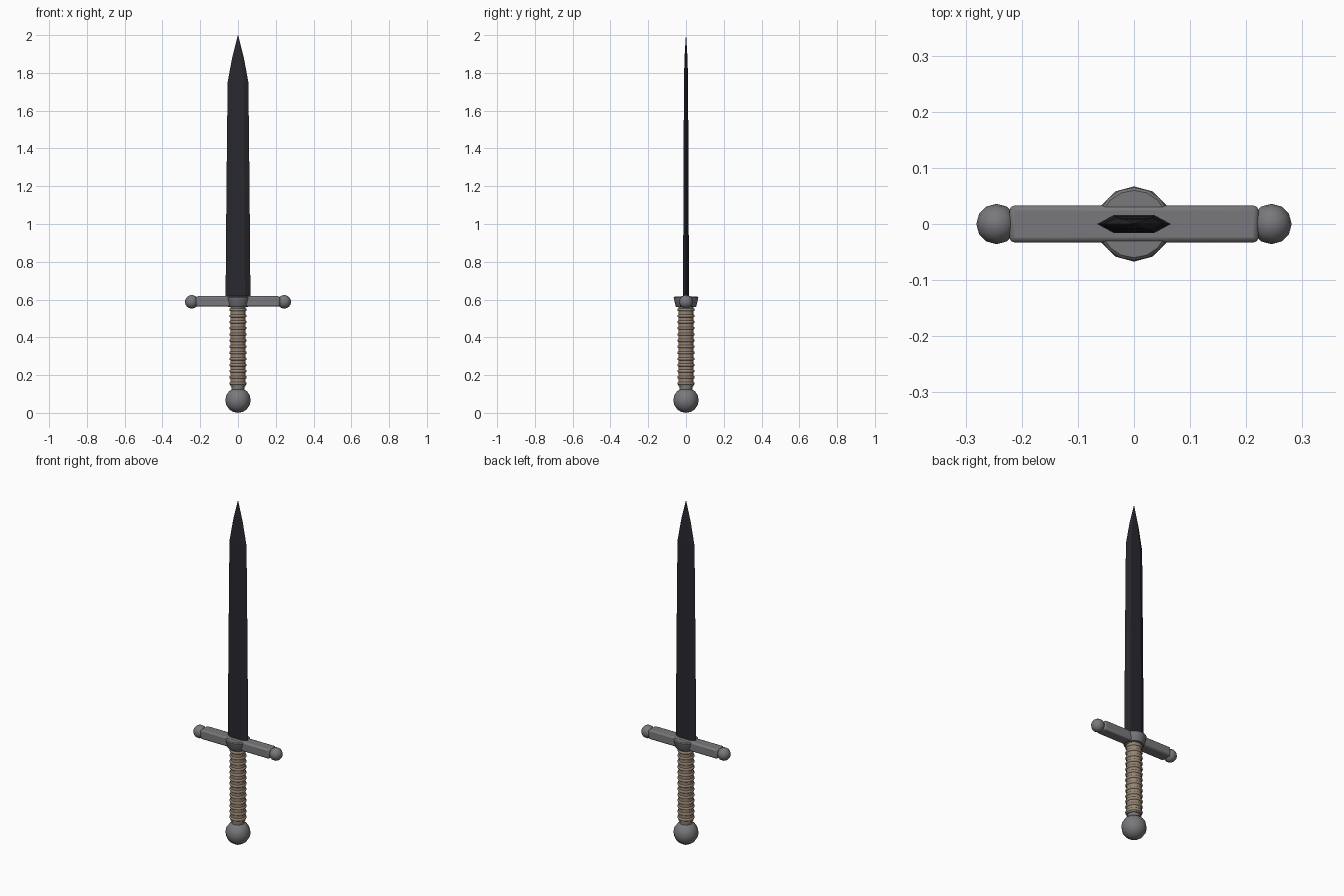
import bpy, bmesh, math

if "Cube" in bpy.data.objects:
    bpy.data.objects.remove(bpy.data.objects["Cube"])


def material(name, rgb):
    m = bpy.data.materials.new(name)
    m.diffuse_color = (*rgb, 1)
    m.use_nodes = True
    m.node_tree.nodes["Principled BSDF"].inputs["Base Color"].default_value = m.diffuse_color
    return m


STEEL = material("steel", (0.19, 0.19, 0.20))
DARK = material("dark_steel", (0.022, 0.021, 0.028))
LEATHER = material("leather", (0.30, 0.235, 0.17))


def finish(obj, name, mat, smooth=None):
    obj.name = name
    obj.data.materials.append(mat)
    if smooth:
        bpy.context.view_layer.objects.active = obj
        obj.select_set(True)
        bpy.ops.object.shade_smooth_by_angle(angle=math.radians(smooth))
        obj.select_set(False)
    return obj


def from_rings(name, rings, mat, smooth=None):
    """Skin a stack of equal-length vertex rings and cap both ends."""
    bm = bmesh.new()
    loops = [[bm.verts.new(p) for p in ring] for ring in rings]
    n = len(loops[0])
    for a, b in zip(loops, loops[1:]):
        for i in range(n):
            j = (i + 1) % n
            bm.faces.new((a[i], a[j], b[j], b[i]))
    bm.faces.new(loops[0][::-1])
    bm.faces.new(loops[-1])
    bmesh.ops.remove_doubles(bm, verts=bm.verts, dist=1e-5)
    bmesh.ops.recalc_face_normals(bm, faces=bm.faces)
    me = bpy.data.meshes.new(name)
    bm.to_mesh(me)
    bm.free()
    obj = bpy.data.objects.new(name, me)
    bpy.context.collection.objects.link(obj)
    return finish(obj, name, mat, smooth)


def lathe(name, profile, sides, mat, smooth=40):
    rings = [[(r * math.cos(2 * math.pi * i / sides),
               r * math.sin(2 * math.pi * i / sides), z)
              for i in range(sides)] for r, z in profile]
    return from_rings(name, rings, mat, smooth)


def ball(name, x, z, r, segments, rings):
    bpy.ops.mesh.primitive_uv_sphere_add(segments=segments, ring_count=rings,
                                         radius=r, location=(x, 0, z))
    finish(bpy.context.object, name, STEEL, 50)


# Blade: six-sided section, tapering to a curved point
sections = [(0.59, 0.066, 0.016), (1.20, 0.061, 0.0135), (1.75, 0.055, 0.011),
            (1.88, 0.031, 0.008), (2.0, 0.0006, 0.0006)]
from_rings("blade", [[(w, 0, z), (0.55 * w, t, z), (-0.55 * w, t, z),
                      (-w, 0, z), (-0.55 * w, -t, z), (0.55 * w, -t, z)]
                     for z, w, t in sections], DARK)

# Crossguard bar with rounded edges
bpy.ops.mesh.primitive_cube_add(size=1, location=(0, 0, 0.59))
bar = bpy.context.object
bar.scale = (0.444, 0.066, 0.055)
bpy.ops.object.transform_apply(location=False, scale=True)
bevel = bar.modifiers.new("bevel", 'BEVEL')
bevel.width = 0.009
bevel.segments = 2
finish(bar, "crossguard", STEEL, 30)

# Guard end balls and central collar
for side, x in (("left", -0.245), ("right", 0.245)):
    ball("guard_ball_" + side, x, 0.588, 0.036, 12, 8)
lathe("guard_collar", [(0.050, 0.56), (0.055, 0.565), (0.065, 0.61), (0.060, 0.615)],
      16, STEEL)

# Grip core and wrapped ridges
lathe("grip", [(0.040, 0.14), (0.040, 0.565)], 20, LEATHER)
RIDGES = 13
for i in range(RIDGES):
    bpy.ops.mesh.primitive_torus_add(major_radius=0.0375, minor_radius=0.0085,
                                     major_segments=20, minor_segments=8,
                                     location=(0, 0, 0.156 + i * 0.0325))
    finish(bpy.context.object, f"grip_wrap_{i + 1}", LEATHER, 60)

# Pommel with its neck
lathe("pommel_neck", [(0.034, 0.11), (0.034, 0.15)], 16, STEEL)
ball("pommel", 0, 0.067, 0.067, 12, 8)
